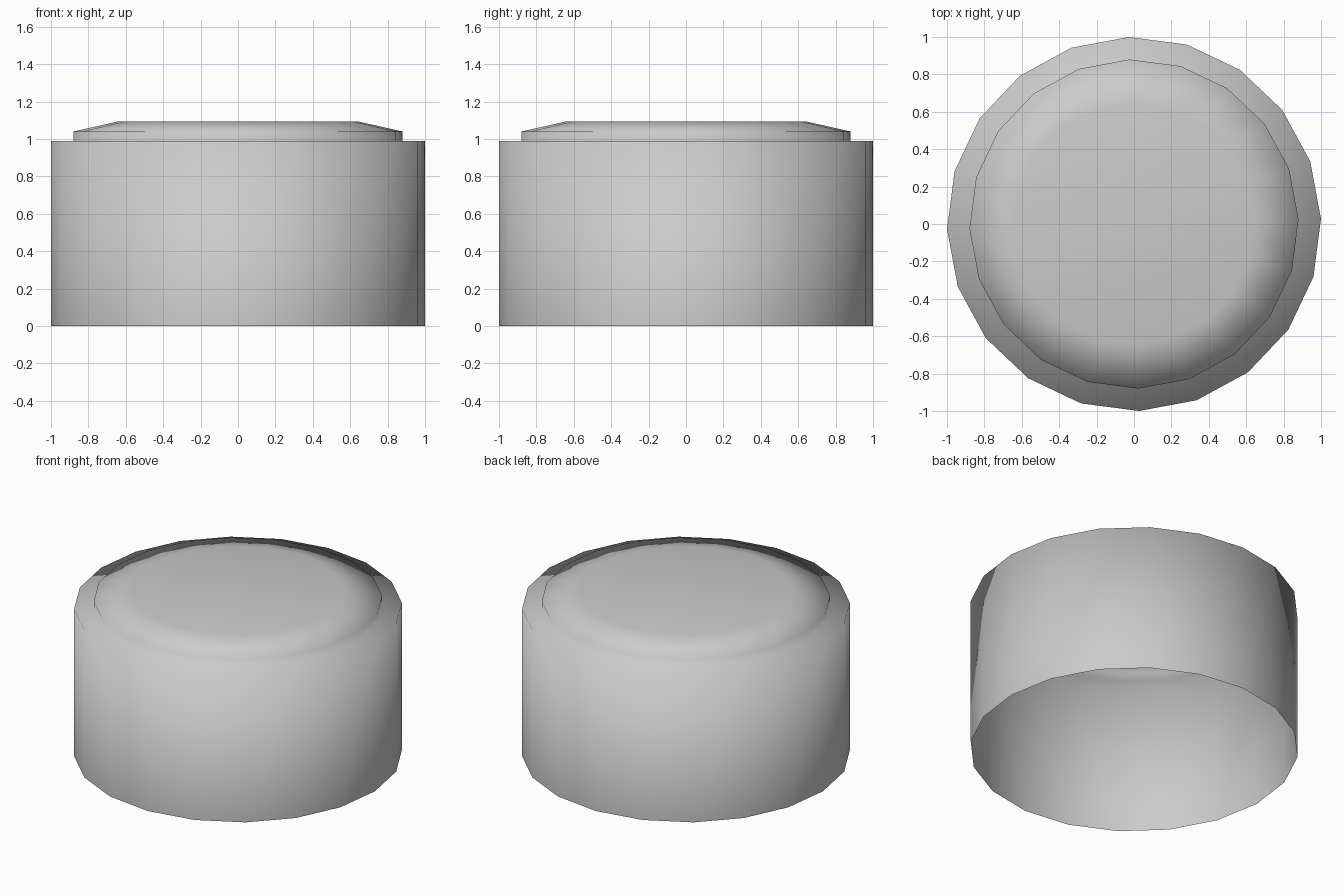
import bpy, bmesh
from math import sin, cos, pi, radians

if "Cube" in bpy.data.objects:
    bpy.data.objects.remove(bpy.data.objects["Cube"])

SIDES = 20
OFFSET = radians(1.6)
# (radius, height) from the open bottom rim up to the edge of the flat top
PROFILE = [(1.0, 0.0), (1.0, 0.99), (0.88, 0.99), (0.88, 1.04), (0.645, 1.093)]

bm = bmesh.new()

# Rings of the lathe profile
rings = []
for r, z in PROFILE:
    rings.append([bm.verts.new((r * cos(OFFSET + 2 * pi * i / SIDES),
                                r * sin(OFFSET + 2 * pi * i / SIDES), z))
                  for i in range(SIDES)])

# Wall, shoulder, step and bevel
for low, high in zip(rings, rings[1:]):
    for i in range(SIDES):
        j = (i + 1) % SIDES
        bm.faces.new((low[i], low[j], high[j], high[i]))

# Flat top; the bottom stays open
bm.faces.new(rings[-1])

for f in bm.faces:
    f.smooth = True

mesh = bpy.data.meshes.new("hollow_cap")
bm.to_mesh(mesh)
bm.free()
bpy.context.collection.objects.link(bpy.data.objects.new("hollow_cap", mesh))
